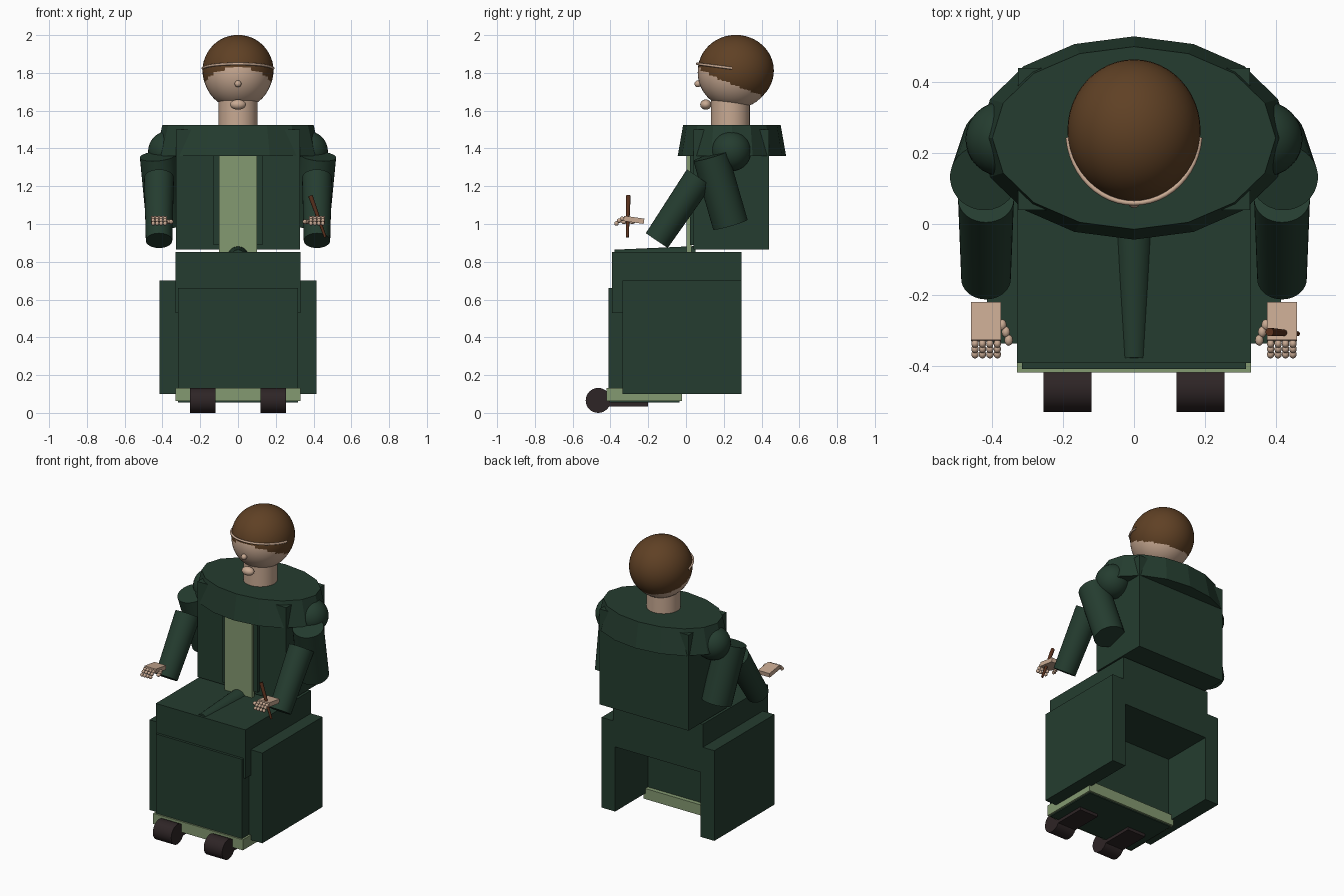
import bpy, bmesh, math
from mathutils import Vector, Matrix

if "Cube" in bpy.data.objects:
    bpy.data.objects.remove(bpy.data.objects["Cube"])


def material(name, rgb):
    m = bpy.data.materials.new(name)
    m.diffuse_color = (*rgb, 1)
    m.use_nodes = True
    m.node_tree.nodes["Principled BSDF"].inputs["Base Color"].default_value = m.diffuse_color
    return m


GREEN = material("dark green", (0.018, 0.046, 0.029))
LIGHT = material("sage green", (0.23, 0.32, 0.165))
SKIN = material("skin", (0.58, 0.40, 0.29))
HAIR = material("brown hair", (0.115, 0.052, 0.018))
SHOE = material("dark shoe", (0.027, 0.018, 0.019))
PEN = material("pen brown", (0.10, 0.03, 0.012))


def finish(name, bm, mat, smooth=True):
    bmesh.ops.recalc_face_normals(bm, faces=bm.faces)
    me = bpy.data.meshes.new(name)
    bm.to_mesh(me)
    bm.free()
    me.materials.append(mat)
    ob = bpy.data.objects.new(name, me)
    bpy.context.collection.objects.link(ob)
    if smooth:
        bpy.ops.object.select_all(action='DESELECT')
        ob.select_set(True)
        bpy.context.view_layer.objects.active = ob
        bpy.ops.object.shade_smooth_by_angle(angle=math.radians(35))
    return ob


def box(name, mat, x, y, z, tilt=0):
    """Box from (min, max) ranges, tilted about x through its centre."""
    bm = bmesh.new()
    bmesh.ops.create_cube(bm, size=1)
    mid = Vector([(a + b) / 2 for a, b in (x, y, z)])
    size = [b - a for a, b in (x, y, z)]
    bm.transform(Matrix.Translation(mid) @ Matrix.Rotation(tilt, 4, 'X') @ Matrix.Diagonal((*size, 1)))
    return finish(name, bm, mat, False)


def rod(name, mat, a, b, r1, r2, n=32):
    """Round bar or cone between two points."""
    a, b = Vector(a), Vector(b)
    bm = bmesh.new()
    bmesh.ops.create_cone(bm, cap_ends=True, segments=n, radius1=r1, radius2=r2, depth=(b - a).length)
    turn = (b - a).to_track_quat('Z', 'Y').to_matrix().to_4x4()
    bm.transform(Matrix.Translation((a + b) / 2) @ turn)
    return finish(name, bm, mat)


def ball(name, mat, c, r, u=32, v=16, cut=None):
    """Ellipsoid, optionally cut by a plane (point, normal) keeping the normal's far side."""
    bm = bmesh.new()
    bmesh.ops.create_uvsphere(bm, u_segments=u, v_segments=v, radius=1)
    bm.transform(Matrix.Translation(c) @ Matrix.Diagonal((*r, 1)))
    if cut:
        bmesh.ops.bisect_plane(bm, geom=bm.verts[:] + bm.edges[:] + bm.faces[:],
                               plane_co=cut[0], plane_no=cut[1], clear_outer=True)
    return finish(name, bm, mat)


# Torso, with front plate and sash
box("torso", GREEN, (-0.327, 0.327), (0.04, 0.44), (0.865, 1.50))
box("robe_front", GREEN, (-0.13, 0.13), (0.02, 0.06), (0.89, 1.40))
box("sash", LIGHT, (-0.10, 0.10), (0.003, 0.03), (0.85, 1.40))

# Sixteen-sided oval shoulder cape
bm = bmesh.new()
rings = []
for rx, ry, z in ((0.44, 0.287, 1.36), (0.40, 0.258, 1.525)):
    rings.append([bm.verts.new((rx * math.sin(i * math.pi / 8), 0.243 + ry * math.cos(i * math.pi / 8), z))
                  for i in range(16)])
for i in range(16):
    j = (i + 1) % 16
    bm.faces.new((rings[0][i], rings[0][j], rings[1][j], rings[1][i]))
for ring in rings:
    bm.faces.new(ring)
finish("shoulder_cape", bm, GREEN, False)

# Neck, head, hair cap and face
rod("neck", SKIN, (0, 0.235, 1.50), (0, 0.235, 1.66), 0.103, 0.103)
ball("head", SKIN, (0, 0.257, 1.802), (0.183, 0.195, 0.192), 48, 24)
ball("hair", HAIR, (0, 0.264, 1.812), (0.188, 0.201, 0.189), 48, 24,
     ((0, 0.07, 1.772), (0, -0.49, -0.87)))
ball("nose", SKIN, (0, 0.063, 1.742), (0.018, 0.018, 0.018), 16, 8)
ball("mouth", SKIN, (0, 0.105, 1.632), (0.042, 0.03, 0.027), 24, 12)

# Thin band around the brow
curve = bpy.data.curves.new("brow_band", 'CURVE')
curve.dimensions = '3D'
curve.bevel_depth = 0.007
curve.bevel_resolution = 2
sp = curve.splines.new('POLY')
N = 24
sp.points.add(N)
for i in range(N + 1):
    a = math.radians(-85 + 170 * i / N)
    sp.points[i].co = (0.187 * math.sin(a), 0.262 - 0.203 * math.cos(a), 1.822 + 0.026 * math.cos(a), 1)
curve.materials.append(SKIN)
bpy.context.collection.objects.link(bpy.data.objects.new("brow_band", curve))

# Arms and hands, both sides
for s, side in ((-1, "left"), (1, "right")):
    ball(side + "_shoulder", GREEN, (s * 0.37, 0.24, 1.385), (0.106, 0.106, 0.106))
    rod(side + "_upper_arm", GREEN, (s * 0.425, 0.13, 1.36), (s * 0.39, 0.235, 0.997), 0.095, 0.095)
    rod(side + "_forearm", GREEN, (s * 0.418, 0.07, 1.245), (s * 0.418, -0.155, 0.912), 0.079, 0.07)
    px = sorted((s * 0.375, s * 0.46))
    box(side + "_palm", SKIN, px, (-0.33, -0.222), (1.008, 1.036), math.radians(-8))
    for f in range(4):
        x = s * (0.386 + f * 0.021)
        for k, (y, z) in enumerate(((-0.338, 1.028), (-0.353, 1.018), (-0.368, 1.003))):
            ball(f"{side}_finger_{f}_{k}", SKIN, (x, y, z), (0.0105, 0.012, 0.012), 12, 8)
    for k, (x, y) in enumerate(((0.372, -0.285), (0.362, -0.305), (0.354, -0.328))):
        ball(f"{side}_thumb_{k}", SKIN, (s * x, y, 1.012), (0.012, 0.016, 0.012), 12, 8)
rod("pen", PEN, (0.462, -0.31, 0.93), (0.383, -0.305, 1.15), 0.007, 0.012, 16)

# Lap, seat sides and leg block
box("lap", GREEN, (-0.33, 0.33), (-0.393, 0.295), (0.53, 0.853))
box("leg_block", GREEN, (-0.317, 0.317), (-0.41, -0.05), (0.10, 0.66))
for s, side in ((-1, "left"), (1, "right")):
    box(side + "_seat_side", GREEN, sorted((s * 0.315, s * 0.415)), (-0.337, 0.295), (0.10, 0.70))
rod("lap_fold", GREEN, (0, 0.05, 0.825), (0, -0.378, 0.828), 0.058, 0.036)

# Hem at the floor and its underside
box("hem", LIGHT, (-0.33, 0.33), (-0.42, -0.022), (0.062, 0.132))
box("hem_underside", GREEN, (-0.318, 0.318), (-0.405, -0.035), (0.055, 0.063))

# Shoes: rounded toe and flat sole
for s, side in ((-1, "left"), (1, "right")):
    x0, x1 = sorted((s * 0.12, s * 0.255))
    rod(side + "_shoe_toe", SHOE, (x0, -0.465, 0.066), (x1, -0.465, 0.066), 0.066, 0.066)
    box(side + "_shoe_sole", SHOE, (x0, x1), (-0.465, -0.20), (0.035, 0.062))
